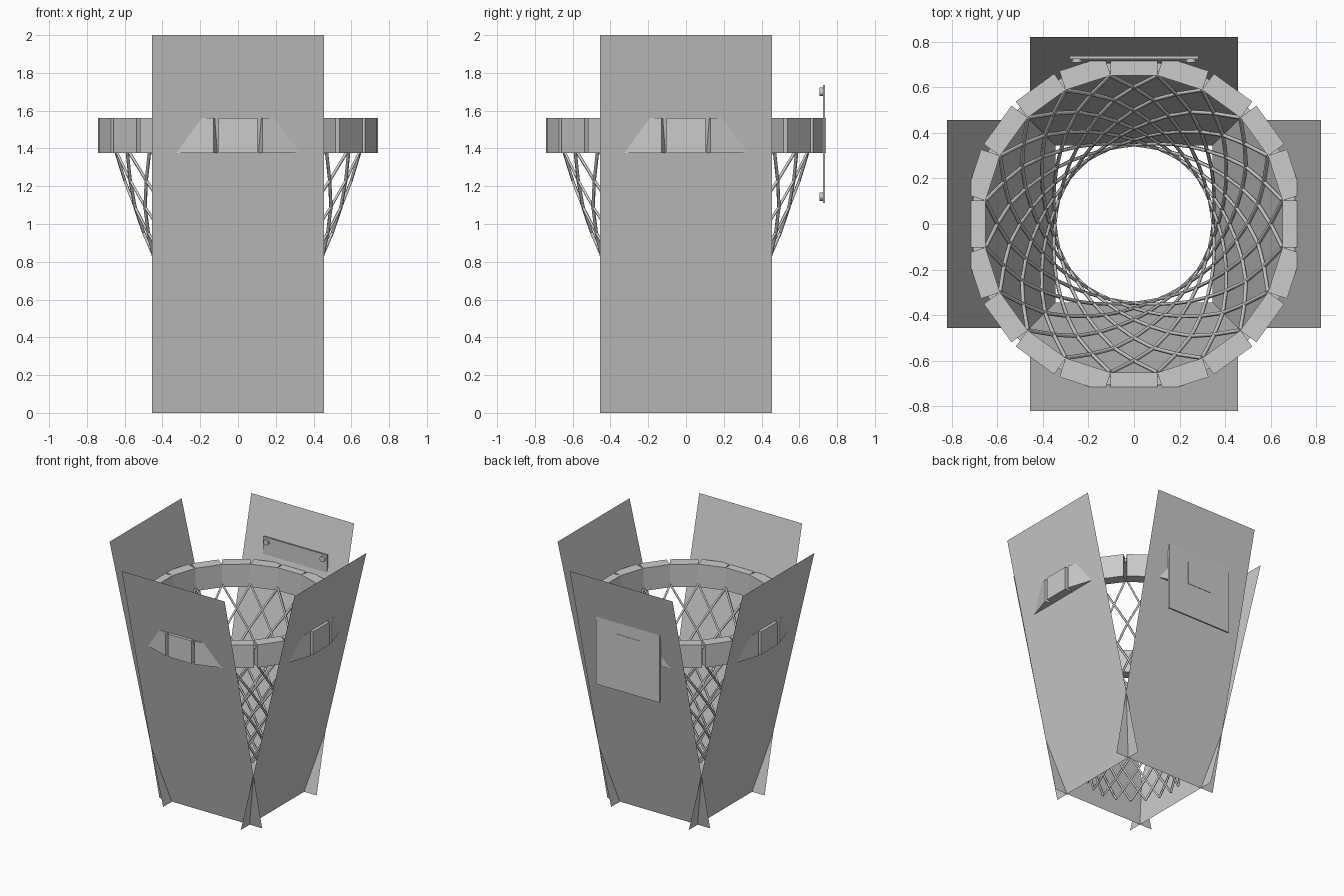
import bpy, bmesh, math
from mathutils import Matrix, Vector

if "Cube" in bpy.data.objects:
    bpy.data.objects.remove(bpy.data.objects["Cube"])

grey = bpy.data.materials.new("plain grey")
grey.diffuse_color = (0.6, 0.6, 0.6, 1)
grey.use_nodes = True
grey.node_tree.nodes["Principled BSDF"].inputs["Base Color"].default_value = grey.diffuse_color

SEGS = 20
STEP = math.tau / SEGS


def finish(name, bm):
    mesh = bpy.data.meshes.new(name)
    bm.to_mesh(mesh)
    bm.free()
    obj = bpy.data.objects.new(name, mesh)
    bpy.context.collection.objects.link(obj)
    mesh.materials.append(grey)
    return obj


def add_box(bm, lo, hi, rot=0.0):
    lo, hi = Vector(lo), Vector(hi)
    mat = (Matrix.Rotation(rot, 4, 'Z') @ Matrix.Translation((lo + hi) / 2)
           @ Matrix.Diagonal((*(hi - lo), 1)))
    bmesh.ops.create_cube(bm, size=1, matrix=mat)


# Four thin panels leaning outwards, overlapping at the bottom corners
for i, side in enumerate(("front", "right", "back", "left")):
    bm = bmesh.new()
    corners = [(-0.456, -0.345, 0), (0.456, -0.345, 0),
               (0.456, -0.82, 2), (-0.456, -0.82, 2)]
    rot = Matrix.Rotation(i * math.pi / 2, 3, 'Z')
    bm.faces.new([bm.verts.new(rot @ Vector(c)) for c in corners])
    finish(side + "_panel", bm)

# Rim made of straight blocks with notches between them
bm = bmesh.new()
for i in range(SEGS):
    add_box(bm, (0.652, -0.104, 1.377), (0.74, 0.104, 1.56), i * STEP)
finish("rim", bm)

# Small net hooks in the notches: an upright rod and a pin
bm = bmesh.new()
for i in range(SEGS):
    a = (i + 0.5) * STEP
    add_box(bm, (0.668, -0.006, 1.375), (0.682, 0.006, 1.53), a)
    add_box(bm, (0.675, -0.009, 1.515), (0.715, 0.009, 1.54), a)
finish("net_hooks", bm)

# Net: two sets of opposed winding strands following a tapering profile
profile = [(0.66, 1.40), (0.60, 1.23), (0.552, 1.09), (0.50, 0.955),
           (0.455, 0.84), (0.42, 0.725), (0.392, 0.61), (0.37, 0.50),
           (0.355, 0.395), (0.347, 0.295), (0.344, 0.205), (0.348, 0.12)]
curve = bpy.data.curves.new("net", 'CURVE')
curve.dimensions = '3D'
curve.bevel_depth = 0.009
curve.bevel_resolution = 0
curve.use_fill_caps = True
for direction in (-1, 1):
    for i in range(SEGS):
        spline = curve.splines.new('POLY')
        spline.points.add(len(profile) - 1)
        for k, (r, z) in enumerate(profile):
            a = (i + 0.5 + direction * k * 0.5) * STEP
            spline.points[k].co = (r * math.cos(a), r * math.sin(a), z, 1)
curve.materials.append(grey)
net = bpy.data.objects.new("net", curve)
bpy.context.collection.objects.link(net)

# Flat mounting plate through the back panel
bm = bmesh.new()
add_box(bm, (-0.283, 0.724, 1.11), (0.283, 0.737, 1.735))
finish("back_plate", bm)

# Corner bolts on the inner face of the plate
bm = bmesh.new()
for x in (-0.25, 0.25):
    for z in (1.145, 1.70):
        mat = Matrix.Translation((x, 0.717, z)) @ Matrix.Rotation(math.pi / 2, 4, 'X')
        bmesh.ops.create_cone(bm, cap_ends=True, segments=12, radius1=0.022,
                              radius2=0.022, depth=0.018, matrix=mat)
finish("plate_bolts", bm)
